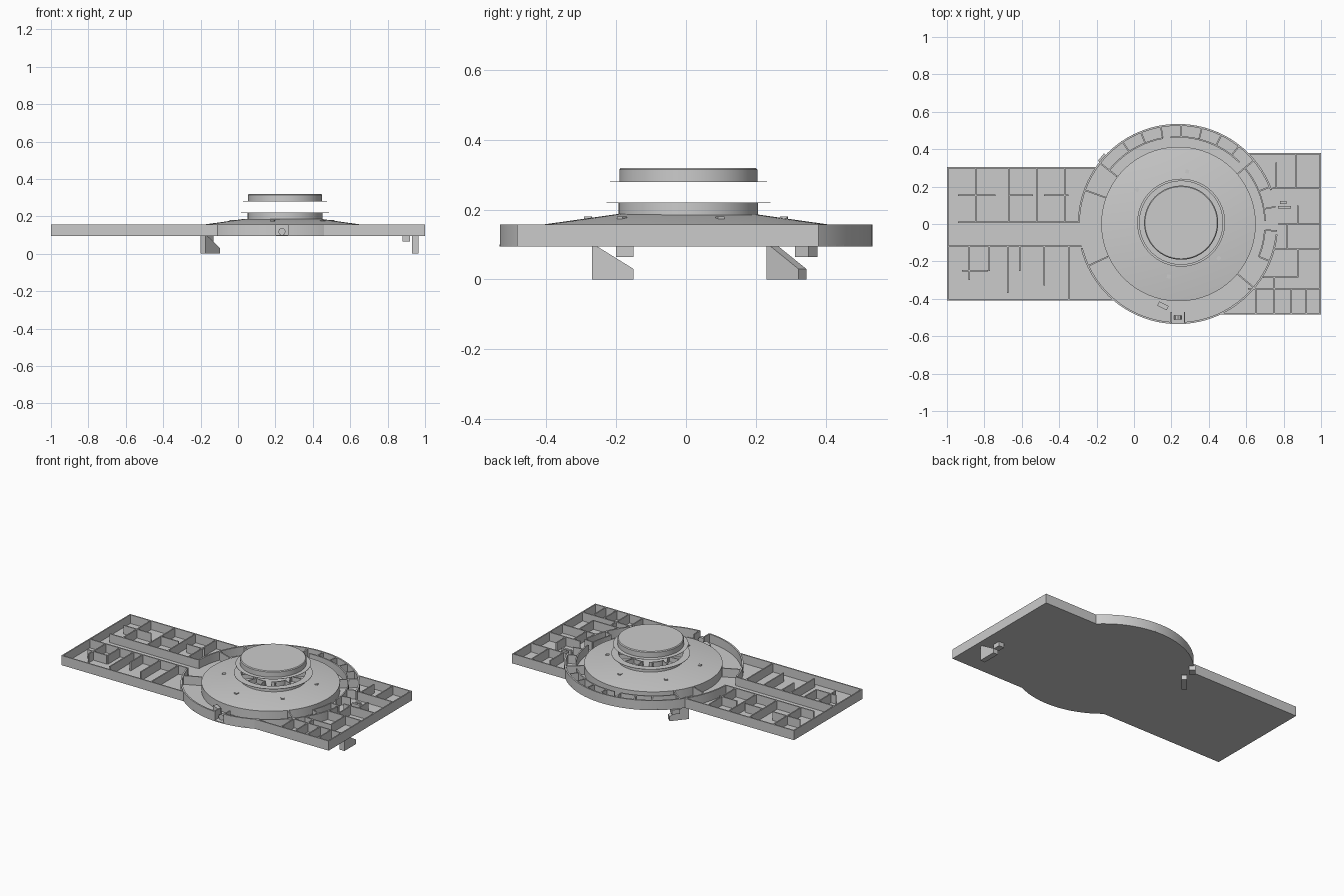
import bpy, bmesh, math
from mathutils import Vector

if "Cube" in bpy.data.objects:
    bpy.data.objects.remove(bpy.data.objects["Cube"])

CX, CY, R = 0.235, 0.0, 0.535      # hub centre and radius
DX, DY = 0.252, 0.007              # upper deck centre
Z0, Z1 = 0.098, 0.157              # wall bottom and top


def finish(name, bm, smooth=False):
    bmesh.ops.recalc_face_normals(bm, faces=bm.faces)
    me = bpy.data.meshes.new(name)
    bm.to_mesh(me)
    bm.free()
    ob = bpy.data.objects.new(name, me)
    bpy.context.collection.objects.link(ob)
    if smooth:
        bpy.ops.object.select_all(action='DESELECT')
        ob.select_set(True)
        bpy.context.view_layer.objects.active = ob
        bpy.ops.object.shade_smooth_by_angle(angle=math.radians(15))
    return ob


def prism(bm, pts, z0, z1):
    """Extrude a flat outline from z0 to z1."""
    f = bm.faces.new([bm.verts.new((x, y, z0)) for x, y in pts])
    ext = bmesh.ops.extrude_face_region(bm, geom=[f])
    vs = [v for v in ext['geom'] if isinstance(v, bmesh.types.BMVert)]
    bmesh.ops.translate(bm, verts=vs, vec=(0, 0, z1 - z0))


def polar(r, deg, cx=CX, cy=CY):
    a = math.radians(deg)
    return (cx + r * math.cos(a), cy + r * math.sin(a))


def arc_points(r, a0, a1, cx=CX, cy=CY):
    n = max(2, int(abs(a1 - a0) / 4))
    return [polar(r, a0 + (a1 - a0) * i / n, cx, cy) for i in range(n + 1)]


def wall(bm, p, q, z0=Z0, z1=Z1, t=0.008):
    p, q = Vector(p), Vector(q)
    d = (q - p).normalized() * t / 2
    n = Vector((-d.y, d.x))
    prism(bm, [p + n, q + n, q - n, p - n], z0, z1)


def walls(name, segs, **kw):
    bm = bmesh.new()
    for x1, y1, x2, y2 in segs:
        wall(bm, (x1, y1), (x2, y2), **kw)
    return finish(name, bm)


def arc_wall(name, r, spans, t=0.01, z0=Z0, z1=Z1, cx=CX, cy=CY):
    bm = bmesh.new()
    for a0, a1 in spans:
        prism(bm, arc_points(r, a0, a1, cx, cy) + arc_points(r - t, a1, a0, cx, cy), z0, z1)
    return finish(name, bm, True)


def lathe(name, profile, cx, cy, seg=96):
    bm = bmesh.new()
    vs = [bm.verts.new((r, 0, z)) for r, z in profile]
    es = [bm.edges.new(e) for e in zip(vs, vs[1:])]
    bmesh.ops.spin(bm, geom=vs + es, axis=(0, 0, 1), cent=(0, 0, 0),
                   angle=math.tau, steps=seg)
    bmesh.ops.remove_doubles(bm, verts=bm.verts, dist=1e-5)
    bmesh.ops.translate(bm, verts=bm.verts, vec=(cx, cy, 0))
    return finish(name, bm, True)


def angle_at(y, left=False):
    a = math.degrees(math.asin(y / R))
    return 180 - a if left else a


# Floor plate: two wings merged with the round hub
bl, fl = angle_at(0.305, True), angle_at(-0.41, True)
br, fr = angle_at(0.38), angle_at(-0.485)
outline = ([(1, -0.485), (1, 0.38)] + arc_points(R, br, bl)
           + [(-1, 0.305), (-1, -0.41)] + arc_points(R, fl, fr + 360))
bm = bmesh.new()
prism(bm, outline, 0.094, 0.1)
finish("floor_plate", bm)

# Hub outer wall with front entrance and corridor openings
arc_wall("hub_outer_wall", R, [(-86, -6), (20, 179), (194, 266)])
arc_wall("hub_inner_wall", 0.47, [(-22, -4), (2, 40), (45, 95), (100, 142)], t=0.008)
bm = bmesh.new()
for a in (-40, -22, -4, 10, 22, 40, 52, 64, 76, 88, 100, 112, 124, 142, 160, 205):
    wall(bm, polar(0.413 if a in (-40, 40, 142, 160, 205) else 0.47, a), polar(0.53, a))
finish("hub_partitions", bm)

# Wing outer walls
walls("left_wing_outer_walls", [
    (-0.996, -0.41, -0.996, 0.305), (-1, 0.301, polar(R, bl)[0], 0.301),
    (-1, -0.406, polar(R, fl)[0], -0.406)])
walls("right_wing_outer_walls", [
    (0.996, -0.485, 0.996, 0.38), (1, 0.376, polar(R, br)[0], 0.376),
    (1, -0.481, polar(R, fr)[0], -0.481)])

# Left wing rooms either side of a corridor
segs = [(-1, -0.12, -0.28, -0.12), (-0.94, 0.01, -0.3, 0.01),
        (-0.94, 0.155, -0.74, 0.155), (-0.67, 0.155, -0.54, 0.155),
        (-0.48, 0.155, -0.35, 0.155), (-0.92, -0.25, -0.78, -0.25)]
segs += [(x, 0.01, x, 0.305) for x in (-0.845, -0.67, -0.52, -0.37)]
segs += [(x, -0.12, x, y) for x, y in
         ((-0.88, -0.3), (-0.775, -0.25), (-0.675, -0.37), (-0.61, -0.25),
          (-0.48, -0.33), (-0.35, -0.41))]
walls("left_wing_partitions", segs)

# Right wing rooms
walls("right_wing_partitions", [
    (0.74, 0.19, 1, 0.19), (0.77, 0, 1, 0), (0.75, -0.135, 1, -0.135),
    (0.865, 0.19, 0.865, 0.376), (0.76, 0.19, 0.76, 0.33), (0.875, 0, 0.875, 0.1),
    (0.875, -0.135, 0.875, -0.285), (0.69, -0.285, 0.875, -0.285),
    (0.61, -0.345, 1, -0.345), (0.65, -0.345, 0.65, -0.48),
    (0.75, -0.285, 0.75, -0.48), (0.84, -0.345, 0.84, -0.48),
    (0.92, -0.345, 0.92, -0.48), (0.82, -0.135, 0.82, 0)])
walls("right_wing_bench", [(0.77, 0.09, 0.84, 0.09), (0.78, 0.115, 0.815, 0.115)],
      t=0.015, z1=0.13)

# Front entrance: door jambs, sill and a round hatch
walls("entrance_jambs", [(x, -0.53, x, -0.47) for x in (0.2, 0.27)])
bm = bmesh.new()
prism(bm, [polar(0.02, a, 0.235, 0) for a in range(0, 360, 45)], -0.01, 0.01)
ob = finish("entrance_hatch", bm)
ob.rotation_euler.x = math.radians(90)
ob.location = (0, -0.5, 0.118)
walls("hub_console", [(0.13, -0.425, 0.18, -0.45)], t=0.025, z1=0.14)

# Sloped saucer roof with six small hatches
lathe("saucer_roof", [(0.413, Z0), (0.413, 0.157), (0.2, 0.187), (0, 0.187)], CX + 0.003, CY)
bm = bmesh.new()
for i in range(6):
    a = i * 60 + 20
    wall(bm, polar(0.275, a), polar(0.295, a), 0.168, 0.18, t=0.02)
finish("roof_hatches", bm)

# Open deck ring with thin flange and rooms inside
lathe("deck_ring", [(0.192, 0.185), (0.2, 0.185), (0.2, 0.219), (0.235, 0.219),
                    (0.235, 0.221), (0.192, 0.221), (0.192, 0.185)], DX, DY)
bm = bmesh.new()
for i in range(12):
    a = i * 30 + 10
    wall(bm, polar(0.125, a, DX, DY), polar(0.194, a, DX, DY), 0.185, 0.217, t=0.006)
finish("deck_partitions", bm)
arc_wall("deck_inner_wall", 0.125, [(a, a + 44) for a in range(0, 360, 60)],
         t=0.006, z0=0.185, z1=0.217, cx=DX, cy=DY)

# Raised cap floating above the deck
lathe("top_cap", [(0, 0.28), (0.225, 0.28), (0.225, 0.2815), (0.198, 0.2815),
                  (0.198, 0.315), (0.193, 0.32), (0, 0.32)], DX, DY)


# Boarding ramps under the floor, each with a small side block
def ramp(name, x, y, turn):
    bm = bmesh.new()
    prof = [(-0.06, 0), (0.06, 0), (0.06, 0.03), (-0.045, 0.095), (-0.06, 0.095)]
    f = bm.faces.new([bm.verts.new((-0.0175, py, pz)) for py, pz in prof])
    ext = bmesh.ops.extrude_face_region(bm, geom=[f])
    bmesh.ops.translate(bm, vec=(0.035, 0, 0),
                        verts=[v for v in ext['geom'] if isinstance(v, bmesh.types.BMVert)])
    prism(bm, [(-0.067, 0.01), (-0.027, 0.01), (-0.027, 0.06), (-0.067, 0.06)], 0.065, 0.095)
    ob = finish(name, bm)
    ob.location = (x, y, 0)
    ob.rotation_euler.z = math.radians(turn)


ramp("right_ramp", 0.947, -0.21, 0)
ramp("left_ramp", -0.148, 0.288, -40)
